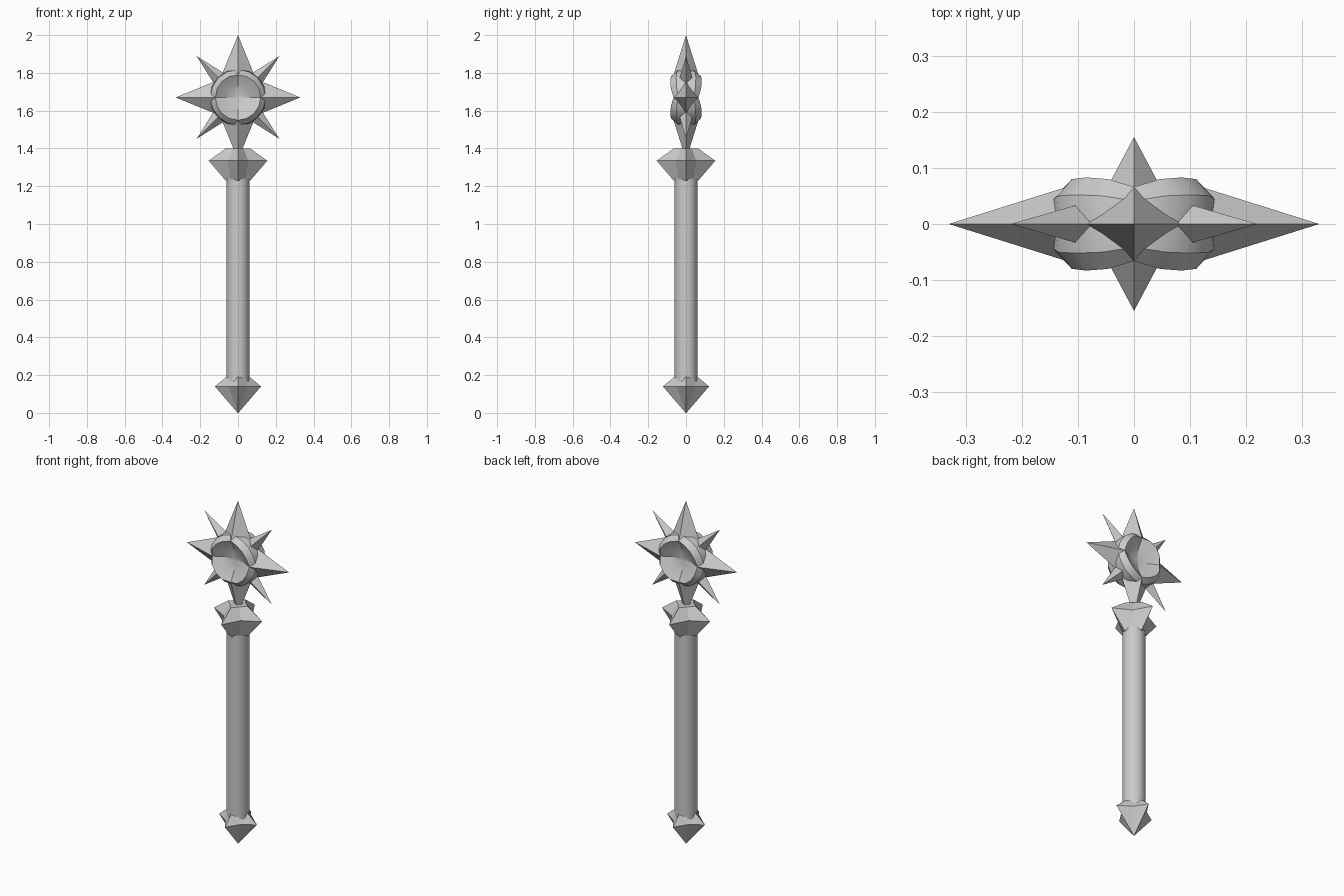
import bpy, bmesh
from math import sin, cos, pi, radians

if "Cube" in bpy.data.objects:
    bpy.data.objects.remove(bpy.data.objects["Cube"])

HEAD_Z = 1.67


def make(name, verts, faces, smooth=None):
    me = bpy.data.meshes.new(name)
    me.from_pydata(verts, [], faces)
    bm = bmesh.new()
    bm.from_mesh(me)
    bmesh.ops.recalc_face_normals(bm, faces=bm.faces)
    bm.to_mesh(me)
    bm.free()
    ob = bpy.data.objects.new(name, me)
    bpy.context.collection.objects.link(ob)
    if smooth:
        bpy.ops.object.select_all(action='DESELECT')
        bpy.context.view_layer.objects.active = ob
        ob.select_set(True)
        bpy.ops.object.shade_smooth_by_angle(angle=radians(smooth))
    return ob


def skin(rings, close_ends=True):
    """Join equal-length rings of points with quads, capping both ends."""
    n = len(rings[0])
    verts = [p for r in rings for p in r]
    faces = [(k * n + i, k * n + (i + 1) % n, (k + 1) * n + (i + 1) % n, (k + 1) * n + i)
             for k in range(len(rings) - 1) for i in range(n)]
    faces += [tuple(range(n)), tuple(range((len(rings) - 1) * n, len(rings) * n))]
    return verts, faces


def star_ring(outer, inner, z):
    return [((outer, inner)[i % 2] * cos(i * pi / 4),
             (outer, inner)[i % 2] * sin(i * pi / 4), z) for i in range(8)]


# Handle: round shaft
bpy.ops.mesh.primitive_cylinder_add(vertices=32, radius=0.06, depth=1.09, location=(0, 0, 0.695))
bpy.context.object.name = "handle"
bpy.ops.object.shade_smooth_by_angle(angle=radians(30))

# Collar: four-pointed star under the head
make("collar", *skin([star_ring(0.065, 0.055, 1.23),
                      star_ring(0.155, 0.076, 1.335),
                      star_ring(0.065, 0.042, 1.40)]))

# Pommel: four-pointed star ending in a point
make("pommel", *skin([star_ring(0.002, 0.0015, 0.0),
                      star_ring(0.122, 0.068, 0.14),
                      star_ring(0.062, 0.055, 0.19)]))

# Head body: ring with a dished front and back, raised on the diagonals
RIM = (0.066, 0.080, 0.083, 0.080)
SEG = 16


def head_ring(r, depth, side):
    return [(r * cos(2 * pi * i / SEG), side * depth * RIM[i % 4] / 0.083,
             HEAD_Z + r * sin(2 * pi * i / SEG)) for i in range(SEG)]


rings = [[(0.01 * cos(2 * pi * i / SEG), s * 0.03, HEAD_Z + 0.01 * sin(2 * pi * i / SEG))
          for i in range(SEG)] for s in (-1, 1)]
profile = [(0.065, 0.046), (0.12, 0.083), (0.147, 0.052)]
body = [rings[0]] + [head_ring(r, d, -1) for r, d in profile]
body += [head_ring(0.152, 0, 1)]
body += [head_ring(r, d, 1) for r, d in reversed(profile)] + [rings[1]]
make("head_body", *skin(body), smooth=28)


# Spikes: four large and four small diamond-based pyramids around the head
def spike(name, angle, base, tip, width, thick):
    def at(r, t, y):
        return (r * cos(angle) - t * sin(angle), y, HEAD_Z + r * sin(angle) + t * cos(angle))
    verts = [at(base, width, 0), at(base, 0, thick), at(base, -width, 0),
             at(base, 0, -thick), at(tip, 0, 0)]
    make(name, verts, [(i, (i + 1) % 4, 4) for i in range(4)] + [(0, 1, 2, 3)])


for k in range(4):
    spike(f"large_spike_{k + 1}", k * pi / 2, 0.12, 0.33, 0.086, 0.066)
    spike(f"small_spike_{k + 1}", k * pi / 2 + pi / 4, 0.13, 0.31, 0.041, 0.037)
